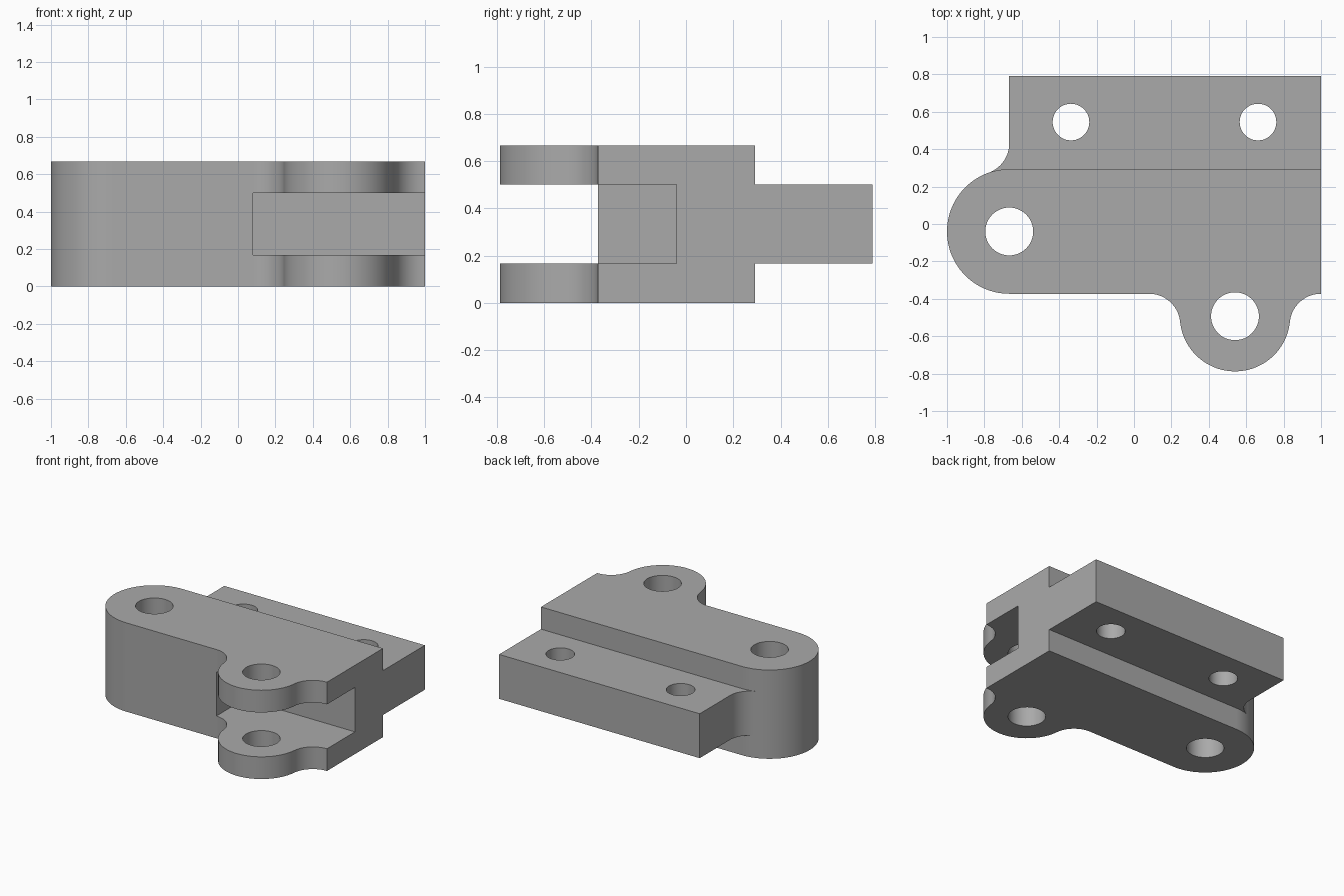
import bpy
import bmesh
from math import sin, cos, atan2, pi, sqrt

if "Cube" in bpy.data.objects:
    bpy.data.objects.remove(bpy.data.objects["Cube"], do_unlink=True)

grey = bpy.data.materials.new("plain grey")
grey.use_nodes = True
colour = (0.4, 0.4, 0.4, 1)
grey.diffuse_color = colour
grey.node_tree.nodes["Principled BSDF"].inputs["Base Color"].default_value = colour

# Main dimensions
HEIGHT = 2 / 3
SLOT_LOW, SLOT_HIGH = HEIGHT / 4, HEIGHT * 3 / 4
BOSS = (-0.667, -0.04)
BOSS_R = 0.333
FRONT, BACK = BOSS[1] - BOSS_R, BOSS[1] + BOSS_R
LUG = (0.54, -0.493)
LUG_R = 0.295
FILLET = 1 / 6


def arc(centre, radius, start, end, steps=24):
    """Points along an arc, running from start to end angle."""
    angles = [start + (end - start) * i / steps for i in range(steps + 1)]
    return [(centre[0] + radius * cos(a), centre[1] + radius * sin(a)) for a in angles]


def prism(name, outline, low, high):
    """Upright solid made from a plan outline."""
    bm = bmesh.new()
    face = bm.faces.new([bm.verts.new((x, y, low)) for x, y in outline])
    moved = bmesh.ops.extrude_face_region(bm, geom=[face])["geom"]
    bmesh.ops.translate(bm, vec=(0, 0, high - low),
                        verts=[g for g in moved if isinstance(g, bmesh.types.BMVert)])
    bmesh.ops.recalc_face_normals(bm, faces=bm.faces)
    mesh = bpy.data.meshes.new(name)
    bm.to_mesh(mesh)
    bm.free()
    mesh.materials.append(grey)
    obj = bpy.data.objects.new(name, mesh)
    bpy.context.collection.objects.link(obj)
    return obj


def combine(target, tool, operation):
    """Apply a boolean and discard the tool."""
    mod = target.modifiers.new(operation.title(), 'BOOLEAN')
    mod.operation, mod.object, mod.solver = operation, tool, 'EXACT'
    bpy.context.view_layer.objects.active = target
    bpy.ops.object.modifier_apply(modifier=mod.name)
    bpy.data.objects.remove(tool, do_unlink=True)


# Body: rounded left end, hinge lug with two fillets at the front
fillet_y = FRONT - FILLET
rise = LUG[1] - fillet_y
reach = sqrt((LUG_R + FILLET) ** 2 - rise ** 2)
tilt = atan2(rise, reach)
outline = arc(BOSS, BOSS_R, pi / 2, 3 * pi / 2, 48)
outline += arc((LUG[0] - reach, fillet_y), FILLET, pi / 2, tilt)
outline += arc(LUG, LUG_R, pi + tilt, 2 * pi - tilt, 48)[1:]
outline += arc((LUG[0] + reach, fillet_y), FILLET, pi - tilt, pi / 2)[1:]
outline += [(1, FRONT), (1, BACK)]
bracket = prism("hinge_bracket", outline, 0, HEIGHT)

# Slot that splits the lug into two plates
slot_left = LUG[0] - reach
slot = prism("slot_cutter", [(slot_left, -1), (1.2, -1), (1.2, BOSS[1]), (slot_left, BOSS[1])],
             SLOT_LOW, SLOT_HIGH)
combine(bracket, slot, 'DIFFERENCE')

# Mounting flange, filleted into the rounded end
climb = sqrt((BOSS_R + FILLET) ** 2 - FILLET ** 2)
outline = [(1, 0.1), (1, 0.79), (BOSS[0], 0.79)]
outline += arc((BOSS[0] - FILLET, BOSS[1] + climb), FILLET, 0, -atan2(climb, FILLET))
outline += [(-0.7, 0.1)]
combine(bracket, prism("flange", outline, SLOT_LOW, SLOT_HIGH), 'UNION')

# Pin holes and bolt holes
for centre, radius in ((BOSS, 0.128), (LUG, 0.128), ((-0.337, 0.545), 0.098), ((0.663, 0.545), 0.098)):
    drill = prism("hole_cutter", arc(centre, radius, 0, 2 * pi, 48)[:-1], -0.1, HEIGHT + 0.1)
    combine(bracket, drill, 'DIFFERENCE')

# Smooth curved walls, keep edges sharp
bpy.ops.object.select_all(action='DESELECT')
bracket.select_set(True)
bpy.context.view_layer.objects.active = bracket
bpy.ops.object.shade_smooth_by_angle(angle=pi / 6)
